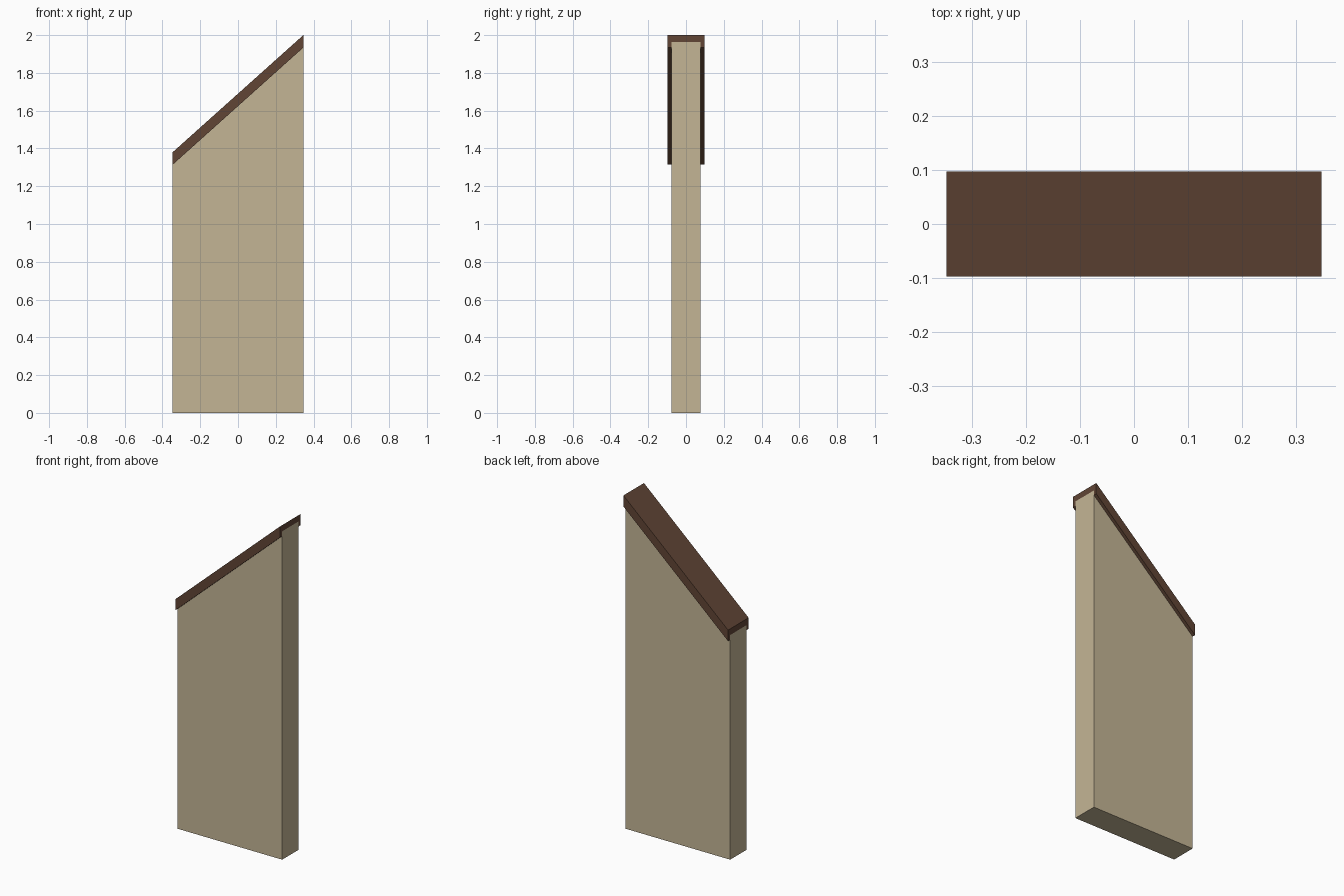
import bpy, bmesh

if "Cube" in bpy.data.objects:
    bpy.data.objects.remove(bpy.data.objects["Cube"])

HALF_X = 0.346            # half length of the wall
LOW, HIGH = 1.38, 2.0     # top of the coping at the left and right ends


def material(name, rgb):
    m = bpy.data.materials.new(name)
    m.diffuse_color = (*rgb, 1.0)
    m.use_nodes = True
    m.node_tree.nodes["Principled BSDF"].inputs["Base Color"].default_value = m.diffuse_color
    return m


def sweep(name, left, right, mat):
    """Join two matching (y, z) end profiles into a closed solid along x."""
    bm = bmesh.new()
    a = [bm.verts.new((-HALF_X, y, z)) for y, z in left]
    b = [bm.verts.new((HALF_X, y, z)) for y, z in right]
    n = len(a)
    bm.faces.new(a)
    bm.faces.new(b[::-1])
    for i in range(n):
        j = (i + 1) % n
        bm.faces.new((a[i], b[i], b[j], a[j]))
    bmesh.ops.recalc_face_normals(bm, faces=bm.faces[:])
    mesh = bpy.data.meshes.new(name)
    bm.to_mesh(mesh)
    bm.free()
    mesh.materials.append(mat)
    obj = bpy.data.objects.new(name, mesh)
    bpy.context.collection.objects.link(obj)
    return obj


plaster = material("beige plaster", (0.552, 0.462, 0.301))
brown = material("dark brown", (0.119, 0.060, 0.036))

WALL_Y, CAP_Y = 0.077, 0.097
INNER, LIP = 0.037, 0.066   # drops from the coping top to its inside and lower edge


# Sloped wall slab
def wall_profile(top):
    z = top - INNER
    return [(-WALL_Y, 0), (WALL_Y, 0), (WALL_Y, z), (-WALL_Y, z)]


# Coping: channel section that overhangs both faces of the wall
def cap_profile(top):
    half = [(CAP_Y, top), (CAP_Y, top - LIP), (WALL_Y, top - LIP), (WALL_Y, top - INNER)]
    return half + [(-y, z) for y, z in reversed(half)]


sweep("wall_slab", wall_profile(LOW), wall_profile(HIGH), plaster)
sweep("sloped_coping", cap_profile(LOW), cap_profile(HIGH), brown)
